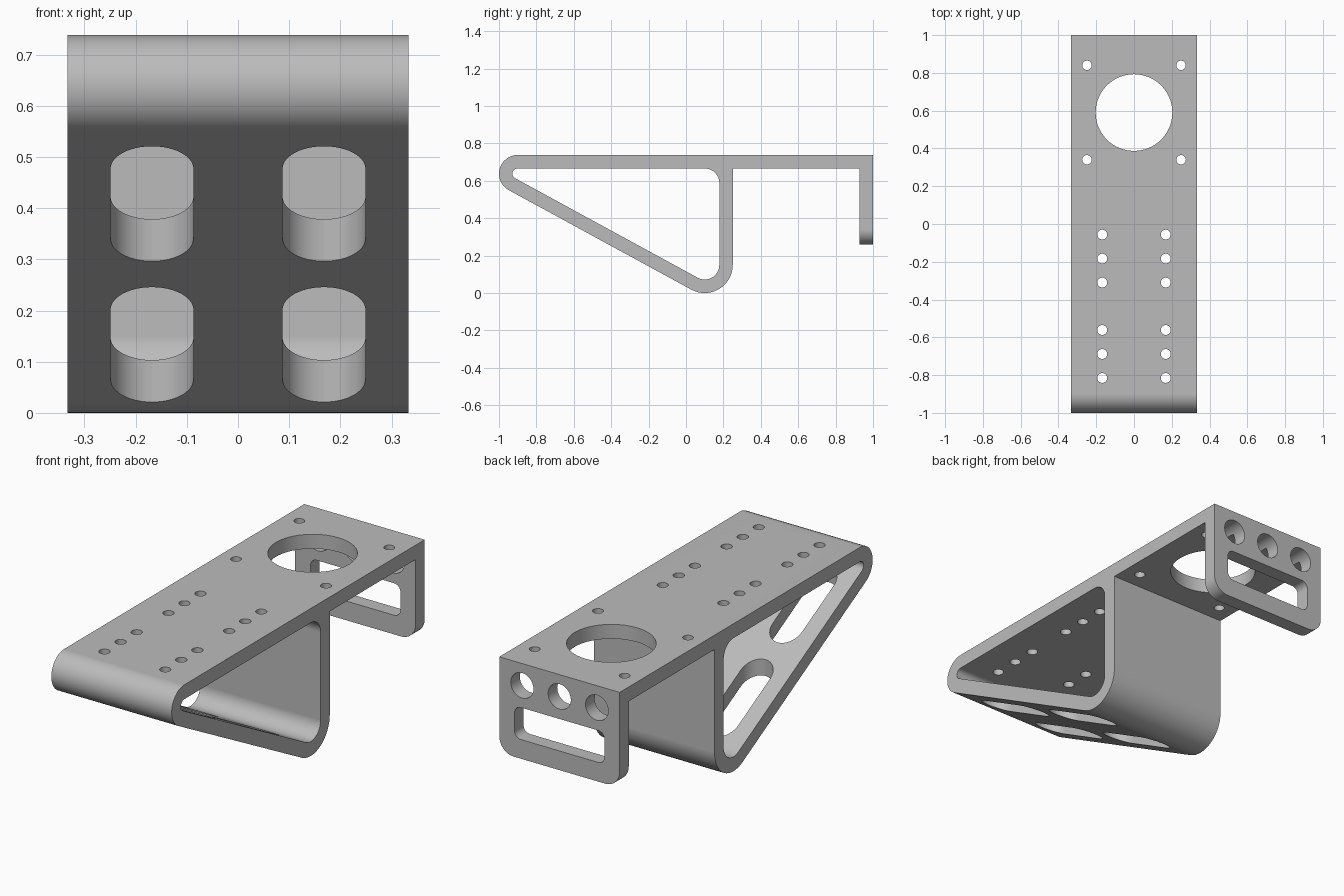
import bpy, bmesh
from math import sin, cos, pi, asin, atan2, hypot

cube = bpy.data.objects.get("Cube")
if cube:
    bpy.data.objects.remove(cube, do_unlink=True)

HALF_WIDTH, THICK, TOP = 0.333, 0.072, 0.738
NOSE, NOSE_R = (-0.9, 0.638), 0.1      # rounded front fold
FOOT, FOOT_R = (0.1, 0.15), 0.15       # rounded lower fold
FLANGE_BOTTOM = 0.26

grey = bpy.data.materials.new("light grey")
grey.use_nodes = True
grey.diffuse_color = (0.5, 0.5, 0.5, 1)
grey.node_tree.nodes["Principled BSDF"].inputs["Base Color"].default_value = (0.5, 0.5, 0.5, 1)


def arc(centre, r, start, end, steps=16):
    angles = [start + (end - start) * i / steps for i in range(steps + 1)]
    return [(centre[0] + r * cos(a), centre[1] + r * sin(a)) for a in angles]


def rounded_box(cx, cy, hx, hy, r, steps=8):
    """Rounded rectangle; becomes a slot when r equals a half size."""
    points = []
    for i, (sx, sy) in enumerate([(1, 1), (-1, 1), (-1, -1), (1, -1)]):
        corner = (cx + sx * (hx - r), cy + sy * (hy - r))
        points += arc(corner, r, i * pi / 2, (i + 1) * pi / 2, steps)
    return points


def circle(cx, cy, r, steps=32):
    return arc((cx, cy), r, 0, 2 * pi, steps)[:-1]


def prism(name, outlines, axis, low, high):
    """Extrude 2D outlines along one axis into a closed solid."""
    place = {"x": lambda u, v, w: (w, u, v),
             "y": lambda u, v, w: (u, w, v),
             "z": lambda u, v, w: (u, v, w)}[axis]
    bm = bmesh.new()
    for outline in outlines:
        face = bm.faces.new([bm.verts.new(place(u, v, low)) for u, v in outline])
        extruded = bmesh.ops.extrude_face_region(bm, geom=[face], use_keep_orig=True)
        offset = place(0, 0, high - low)
        moved = [g for g in extruded["geom"] if isinstance(g, bmesh.types.BMVert)]
        bmesh.ops.translate(bm, verts=moved, vec=offset)
    bmesh.ops.remove_doubles(bm, verts=bm.verts, dist=1e-5)
    bmesh.ops.recalc_face_normals(bm, faces=bm.faces)
    mesh = bpy.data.meshes.new(name)
    bm.to_mesh(mesh)
    bm.free()
    obj = bpy.data.objects.new(name, mesh)
    bpy.context.collection.objects.link(obj)
    return obj


# Direction of the sloping web, tangent to both folds
dy, dz = FOOT[0] - NOSE[0], FOOT[1] - NOSE[1]
slope = atan2(dz, dy) - asin((FOOT_R - NOSE_R) / hypot(dy, dz))
normal = slope - pi / 2

# Bracket body: side profile with nose, sloping web, upright and rear flange
wall = FOOT[0] + FOOT_R
outline = (arc(NOSE, NOSE_R, pi / 2, normal + 2 * pi)
           + arc(FOOT, FOOT_R, normal, 0)
           + [(wall, TOP - THICK), (1 - THICK, TOP - THICK),
              (1 - THICK, FLANGE_BOTTOM), (1, FLANGE_BOTTOM), (1, TOP)])
bracket = prism("bracket", [outline], "x", -HALF_WIDTH, HALF_WIDTH)

# Round the two lower corners of the rear flange
bm = bmesh.new()
bm.from_mesh(bracket.data)
corners = [e for e in bm.edges
           if all(abs(v.co.z - FLANGE_BOTTOM) < 1e-4 and v.co.y > 0.9 for v in e.verts)
           and abs(e.verts[0].co.x - e.verts[1].co.x) < 1e-4]
bmesh.ops.bevel(bm, geom=corners, offset=0.08, segments=12, profile=0.5, affect="EDGES")
bm.to_mesh(bracket.data)
bm.free()

# Triangular opening through the body
inner_r = FOOT_R - THICK
opening = (arc(NOSE, NOSE_R - THICK, pi / 2, normal + 2 * pi)
           + arc(FOOT, inner_r, normal, 0)
           + arc((FOOT[0], TOP - THICK - inner_r), inner_r, 0, pi / 2))

# Screw holes, each row of three above one access slot
plate_holes = [circle(0, 0.59, 0.203, 64)]
slots = []
for x in (-0.168, 0.168):
    for y in (-0.183, -0.688):
        slots.append(rounded_box(x, y, 0.081, 0.206, 0.0809, 12))
        plate_holes += [circle(x, y + step, 0.026) for step in (-0.127, 0, 0.127)]
for x in (-0.249, 0.249):
    plate_holes += [circle(x, y, 0.025) for y in (0.34, 0.84)]

# Rear flange: three round holes over a wide window
flange_holes = [circle(x, 0.628, 0.063) for x in (-0.207, 0, 0.207)]
flange_holes.append(rounded_box(0, 0.436, 0.249, 0.08, 0.035))

cutters = [prism("opening_cutter", [opening], "x", -1, 1),
           prism("slot_cutter", slots, "z", -0.2, 0.64),
           prism("plate_hole_cutter", plate_holes, "z", 0.645, 0.9),
           prism("flange_hole_cutter", flange_holes, "y", 0.85, 1.1)]

bpy.ops.object.select_all(action="DESELECT")
bpy.context.view_layer.objects.active = bracket
bracket.select_set(True)
for cutter in cutters:
    cutter.hide_render = True
    cut = bracket.modifiers.new(cutter.name, "BOOLEAN")
    cut.operation, cut.solver, cut.object = "DIFFERENCE", "EXACT", cutter
    bpy.ops.object.modifier_apply(modifier=cut.name)
    bpy.data.objects.remove(cutter, do_unlink=True)

# Material and smooth folds with crisp edges
bracket.data.materials.clear()
bracket.data.materials.append(grey)
for polygon in bracket.data.polygons:
    polygon.material_index = 0
bpy.ops.object.shade_smooth_by_angle(angle=pi / 6)
weighted = bracket.modifiers.new("even_shading", "WEIGHTED_NORMAL")
weighted.keep_sharp = True
